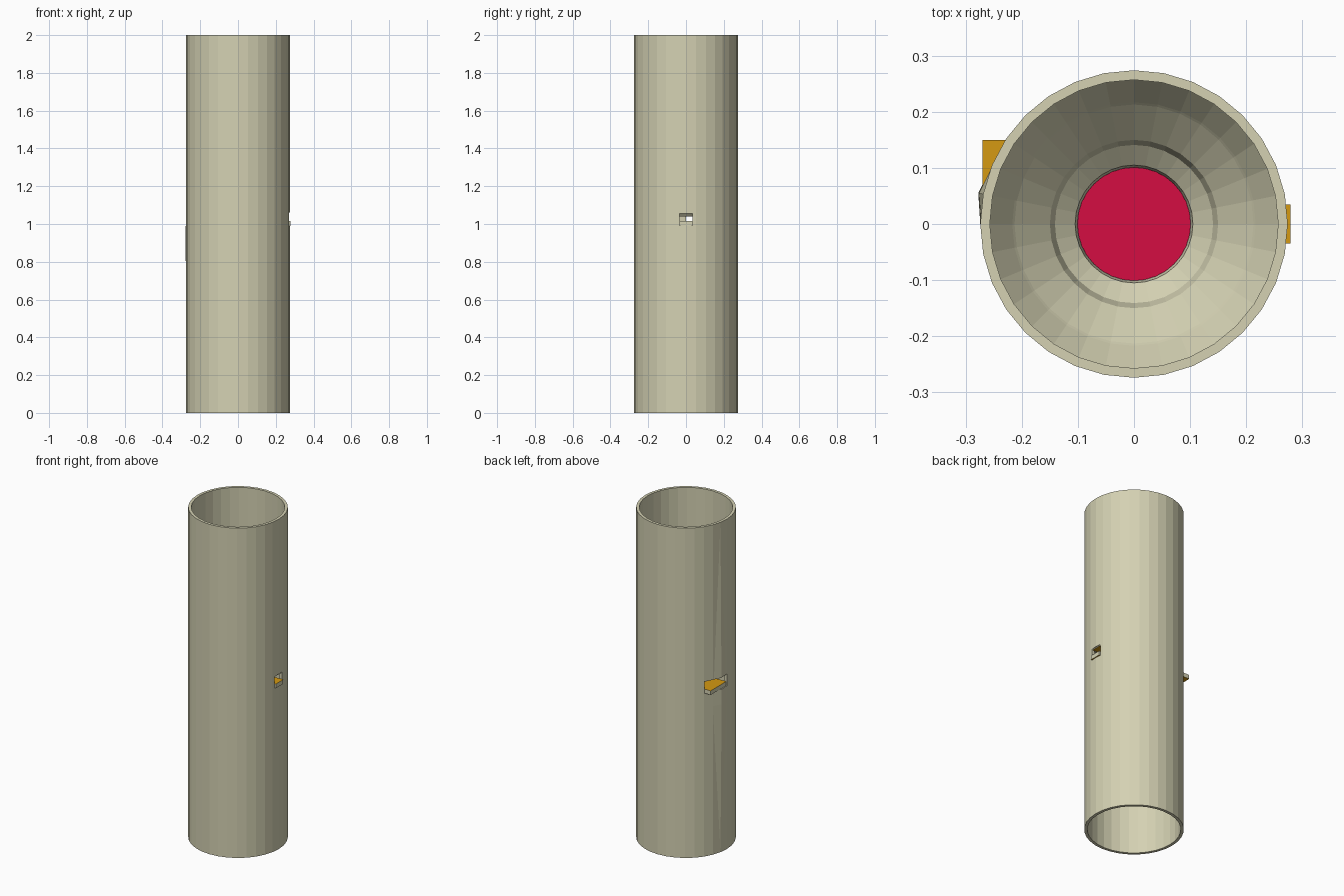
import bpy, bmesh, math

if "Cube" in bpy.data.objects:
    bpy.data.objects.remove(bpy.data.objects["Cube"])

def mat(name, rgb):
    m = bpy.data.materials.new(name)
    m.diffuse_color = (*rgb, 1)
    m.use_nodes = True
    m.node_tree.nodes["Principled BSDF"].inputs["Base Color"].default_value = m.diffuse_color
    return m

STONE = mat("pale_stone", (0.66, 0.64, 0.45))
ORANGE = mat("orange", (0.66, 0.32, 0.006))
RED = mat("crimson", (0.66, 0.004, 0.055))
SIDES = 32

def finish(bm, name, mats):
    bmesh.ops.recalc_face_normals(bm, faces=bm.faces)
    me = bpy.data.meshes.new(name)
    bm.to_mesh(me)
    bm.free()
    ob = bpy.data.objects.new(name, me)
    bpy.context.collection.objects.link(ob)
    for m in mats:
        me.materials.append(m)
    return ob

def lathe(name, profile, material, tweak=None):
    """Spin a closed (radius, z) profile round the z axis."""
    bm = bmesh.new()
    rings = []
    for k, (r, z) in enumerate(profile):
        ring = []
        for i in range(SIDES):
            a = 2 * math.pi * i / SIDES
            rr = tweak(k, i, r) if tweak else r
            ring.append(bm.verts.new((rr * math.cos(a), rr * math.sin(a), z)))
        rings.append(ring)
    for k in range(len(rings)):
        p, q = rings[k], rings[(k + 1) % len(rings)]
        for i in range(SIDES):
            j = (i + 1) % SIDES
            bm.faces.new((p[i], p[j], q[j], q[i]))
    if tweak:
        bmesh.ops.triangulate(bm, faces=[f for f in bm.faces if abs(f.normal.z) < 0.5])
    return finish(bm, name, [material])

def box(name, lo, hi, mats):
    """Box whose level faces take the second material."""
    bm = bmesh.new()
    bmesh.ops.create_cube(bm, size=1)
    for v in bm.verts:
        v.co = [lo[i] if v.co[i] < 0 else hi[i] for i in range(3)]
    bm.normal_update()
    for f in bm.faces:
        if abs(f.normal.z) > 0.5 and len(mats) > 1:
            f.material_index = 1
    return finish(bm, name, mats)

# Outer tube, with one edge bulging slightly beside the left slot
tube = lathe("outer_tube",
             [(0.274, 0), (0.274, 0.9), (0.274, 2), (0.257, 2), (0.257, 0)], STONE,
             lambda k, i, r: 0.283 if (k == 1 and i == 15) else r)

# Side slots, each with a ledge and ceiling in orange
slots = {"right": ((0.15, -0.035), (0.279, 0.035)),
         "left": ((-0.27, 0.0), (-0.15, 0.15))}
for side, (lo, hi) in slots.items():
    reach = (0.1, 0) if side == "right" else (0, -0.1)
    cutter = box(side + "_slot_cutter", (lo[0] + reach[1], lo[1], 0.99),
                 (hi[0] + reach[0], hi[1], 1.06), [STONE])
    cutter.hide_render = True
    cutter.hide_viewport = True
    cutter.display_type = 'WIRE'
    mod = tube.modifiers.new(side + "_slot", 'BOOLEAN')
    mod.operation = 'DIFFERENCE'
    mod.solver = 'EXACT'
    mod.object = cutter
    box(side + "_ledge", (*lo, 0.99), (*hi, 1.015), [STONE, ORANGE])
    # ceiling stays inside the tube wall
    clo = (0.15, lo[1]) if side == "right" else (-0.225, lo[1])
    chi = (0.268, hi[1]) if side == "right" else (-0.15, hi[1])
    box(side + "_slot_ceiling", (*clo, 1.055), (*chi, 1.06), [STONE, ORANGE])

# Stepped funnel inside the tube
lathe("stepped_funnel",
      [(0.259, 1.26), (0.217, 1.20), (0.213, 1.195), (0.15, 1.13), (0.141, 1.10),
       (0.105, 1.07), (0.10, 1.04), (0.115, 1.04), (0.16, 1.09), (0.259, 1.21)], STONE)

# Red disc closing the funnel neck
bm = bmesh.new()
bmesh.ops.create_cone(bm, cap_ends=True, segments=SIDES, radius1=0.101, radius2=0.101, depth=0.01)
bmesh.ops.translate(bm, verts=bm.verts, vec=(0, 0, 1.045))
finish(bm, "red_disc", [RED])
